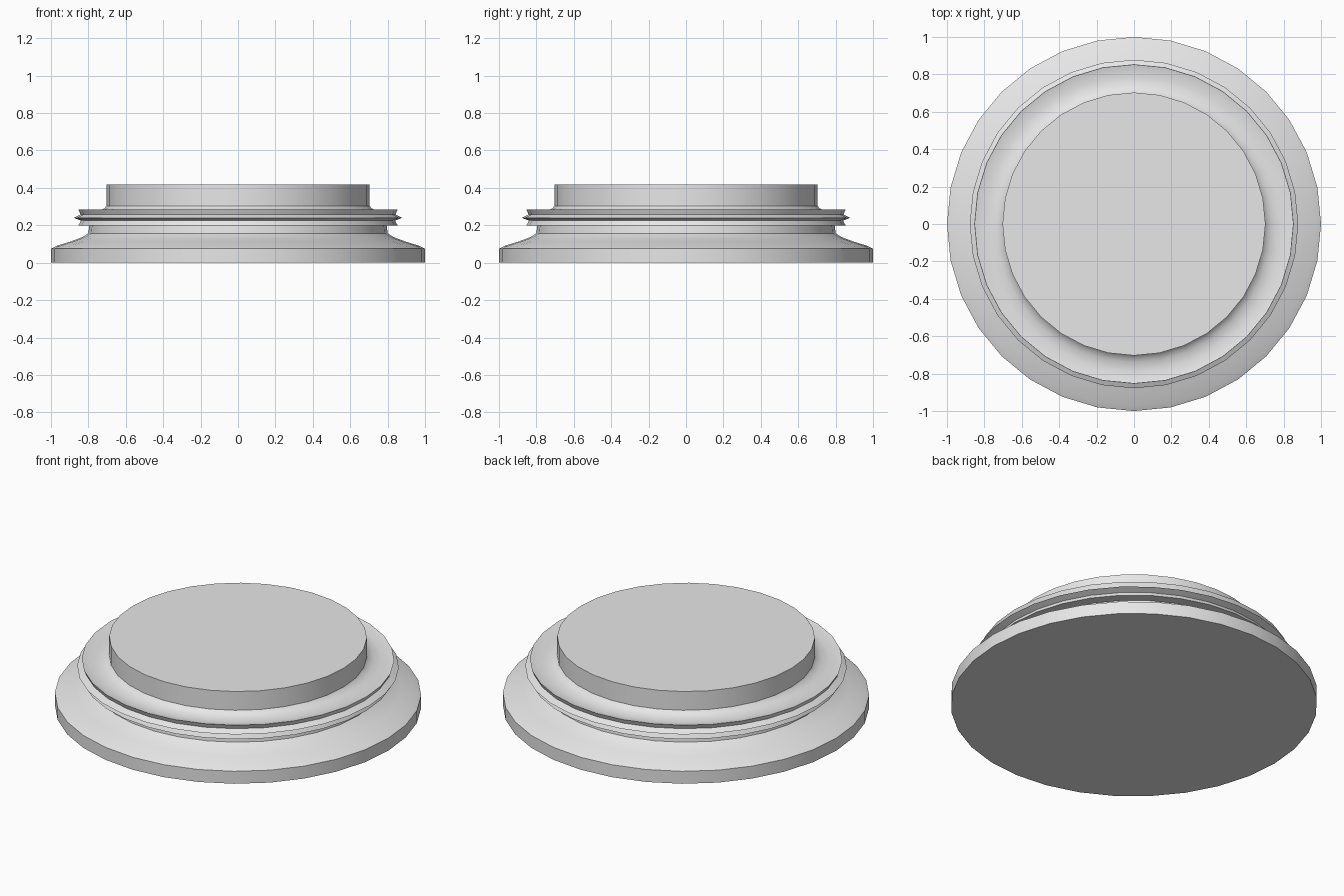
import bpy, bmesh, math

if "Cube" in bpy.data.objects:
    bpy.data.objects.remove(bpy.data.objects["Cube"])

SIDES = 32

grey = bpy.data.materials.new("light_grey")
grey.diffuse_color = (0.8, 0.8, 0.8, 1)
grey.use_nodes = True
grey.node_tree.nodes["Principled BSDF"].inputs["Base Color"].default_value = grey.diffuse_color


def lathe(name, profile):
    """Revolve (radius, z) points, listed bottom to top, into a capped solid."""
    bm = bmesh.new()
    rings = []
    for r, z in profile:
        rings.append([bm.verts.new((r * math.cos(2 * math.pi * i / SIDES),
                                    r * math.sin(2 * math.pi * i / SIDES), z))
                      for i in range(SIDES)])
    for a, b in zip(rings, rings[1:]):
        for i in range(SIDES):
            j = (i + 1) % SIDES
            bm.faces.new((a[i], a[j], b[j], b[i]))
    bm.faces.new(rings[0][::-1])
    bm.faces.new(rings[-1])
    mesh = bpy.data.meshes.new(name)
    bm.to_mesh(mesh)
    bm.free()
    mesh.materials.append(grey)
    ob = bpy.data.objects.new(name, mesh)
    bpy.context.collection.objects.link(ob)
    bpy.ops.object.select_all(action='DESELECT')
    ob.select_set(True)
    bpy.context.view_layer.objects.active = ob
    bpy.ops.object.shade_smooth_by_angle(angle=math.radians(30))
    return ob


# One turned body: foot, sloping shoulder, neck, ridged collar, dished rim, top disc
foot = [(1.0, 0.0), (1.0, 0.075)]
shoulder = [(0.97, 0.09), (0.89, 0.115), (0.83, 0.138), (0.80, 0.157)]
neck = [(0.795, 0.20)]
collar = [(0.853, 0.20), (0.84, 0.225), (0.878, 0.24), (0.842, 0.258), (0.853, 0.284)]
dished_rim = [(0.79, 0.268), (0.74, 0.28), (0.715, 0.29)]
top_disc = [(0.703, 0.304), (0.703, 0.417)]
lathe("turned_lid", foot + shoulder + neck + collar + dished_rim + top_disc)
